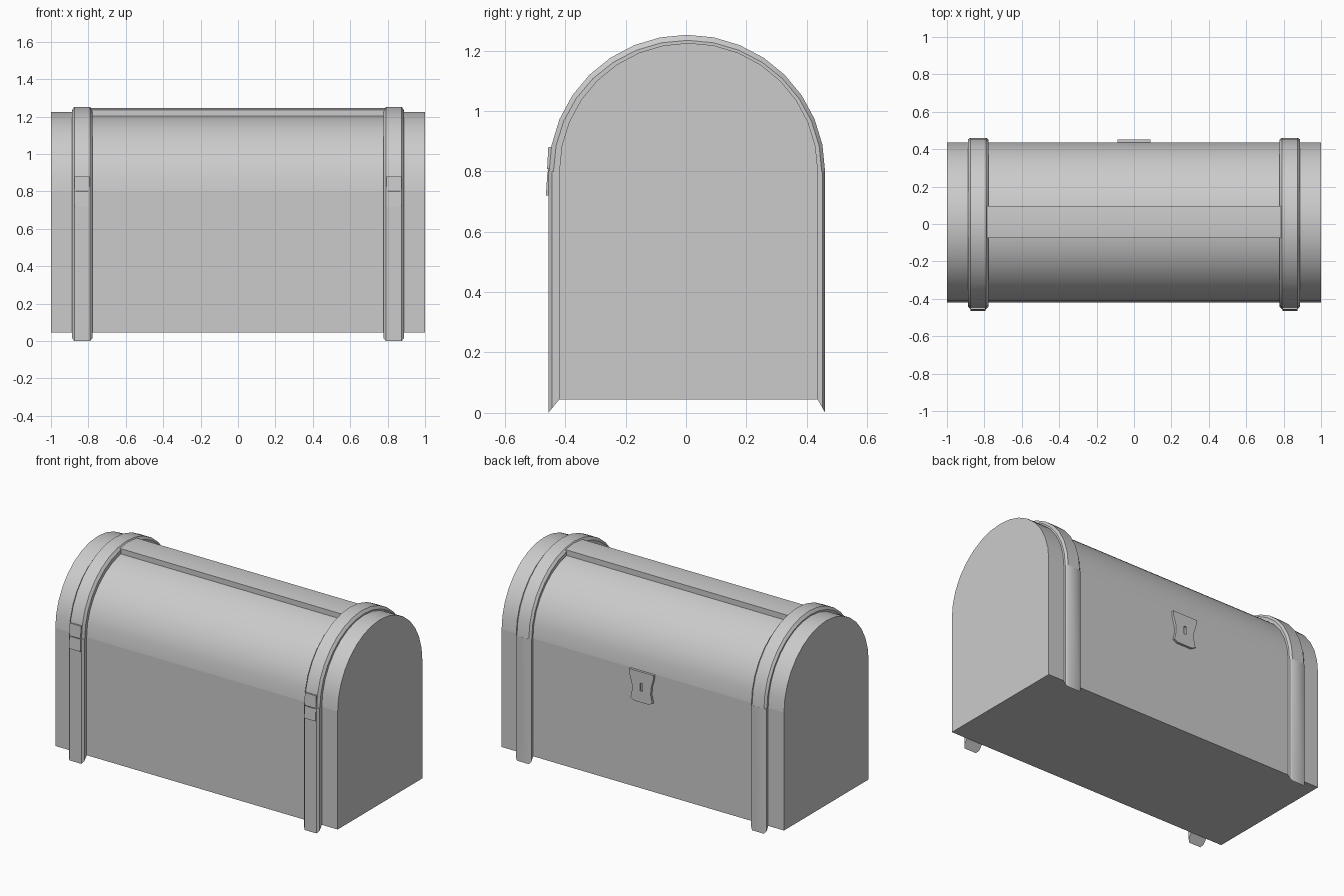
import bpy, bmesh, math

if "Cube" in bpy.data.objects:
    bpy.data.objects.remove(bpy.data.objects["Cube"])

YC = 0.0085          # body centre line in depth
SEG = 16             # facets over the lid arc


def finish(name, bm, smooth=True):
    bmesh.ops.recalc_face_normals(bm, faces=bm.faces)
    me = bpy.data.meshes.new(name)
    bm.to_mesh(me)
    bm.free()
    ob = bpy.data.objects.new(name, me)
    bpy.context.collection.objects.link(ob)
    if smooth:
        bpy.ops.object.select_all(action='DESELECT')
        ob.select_set(True)
        bpy.context.view_layer.objects.active = ob
        bpy.ops.object.shade_smooth_by_angle(angle=math.radians(35))
    return ob


def skin(name, rings):
    """Join equal closed rings into a capped solid."""
    bm = bmesh.new()
    rows = [[bm.verts.new(p) for p in r] for r in rings]
    n = len(rows[0])
    for a, b in zip(rows, rows[1:]):
        for i in range(n):
            bm.faces.new((a[i], a[(i + 1) % n], b[(i + 1) % n], b[i]))
    bm.faces.new(rows[0])
    bm.faces.new(rows[-1])
    return finish(name, bm)


def prism(name, profile, x0, x1):
    """Extrude a (y, z) profile along x."""
    return skin(name, [[(x, y, z) for y, z in profile] for x in (x0, x1)])


def arc(yc, ry, rz):
    return [(yc - ry * math.cos(math.pi * i / SEG),
             0.8 + rz * math.sin(math.pi * i / SEG)) for i in range(SEG + 1)]


def band(name, xc, inner, outer):
    """Strap with chamfered outer edges, swept along matching inner/outer paths."""
    section = [(-0.055, 0), (-0.055, 0.65), (-0.042, 1),
               (0.042, 1), (0.055, 0.65), (0.055, 0)]
    rings = [[(xc + dx, a[0] + (b[0] - a[0]) * t, a[1] + (b[1] - a[1]) * t)
              for dx, t in section] for a, b in zip(inner, outer)]
    return skin(name, rings)


# chest body
prism("body", [(-0.42, 0.045), (0.437, 0.045), (0.437, 0.8), (-0.42, 0.8)], -1, 1)

# barrel lid: slightly sunken middle panel, full-height ends, raised top slat
prism("lid_panel", arc(YC, 0.4285, 0.41), -0.83, 0.83)
prism("lid_top_slat", [(-0.075, 1.18), (-0.075, 1.236), (YC, 1.245),
                       (0.097, 1.236), (0.097, 1.18)], -0.8, 0.8)

for side, s in (("left", -1), ("right", 1)):
    x = 0.833 * s
    prism("lid_end_" + side, arc(YC, 0.4285, 0.425), s * 0.82, s)

    # straps over the lid and down the body, ending in small feet
    band("lid_band_" + side, x, arc(YC, 0.42, 0.40), arc(0.0035, 0.457, 0.452))
    band("front_band_" + side, x, [(-0.419, 0.045), (-0.419, 0.8)],
         [(-0.456, 0.0), (-0.456, 0.8)])
    band("back_band_" + side, x, [(0.436, 0.045), (0.436, 0.8)],
         [(0.461, 0.0), (0.461, 0.8)])

    # hinge leaves and pin
    prism("hinge_upper_" + side, [(-0.456, 0.88), (-0.440, 0.88), (-0.44, 0.808),
                                  (-0.460, 0.808)], x - 0.04, x + 0.04)
    prism("hinge_lower_" + side, [(-0.459, 0.797), (-0.44, 0.797), (-0.455, 0.72),
                                  (-0.464, 0.72)], x - 0.04, x + 0.04)
    prism("hinge_pin_" + side,
          [(-0.448 + 0.01 * math.cos(k * math.pi / 4), 0.802 + 0.01 * math.sin(k * math.pi / 4))
           for k in range(8)], x - 0.035, x + 0.035)

# lock plate on the back, with a waisted outline and a keyhole
half = [(0.087, 0.798), (0.084, 0.765), (0.068, 0.71), (0.066, 0.665),
        (0.078, 0.615), (0.05, 0.602)]
outline = half + [(-px, pz) for px, pz in reversed(half)]
plate = skin("lock_plate", [[(px, y, pz) for px, pz in outline] for y in (0.43, 0.452)])
hole = skin("keyhole_cutter", [[(dx, y, z) for dx, z in
            ((-0.009, 0.675), (0.009, 0.675), (0.009, 0.725), (-0.009, 0.725))]
            for y in (0.442, 0.47)])
hole.hide_render = True
hole.hide_set(True)
cut = plate.modifiers.new("keyhole", 'BOOLEAN')
cut.operation = 'DIFFERENCE'
cut.solver = 'EXACT'
cut.object = hole
